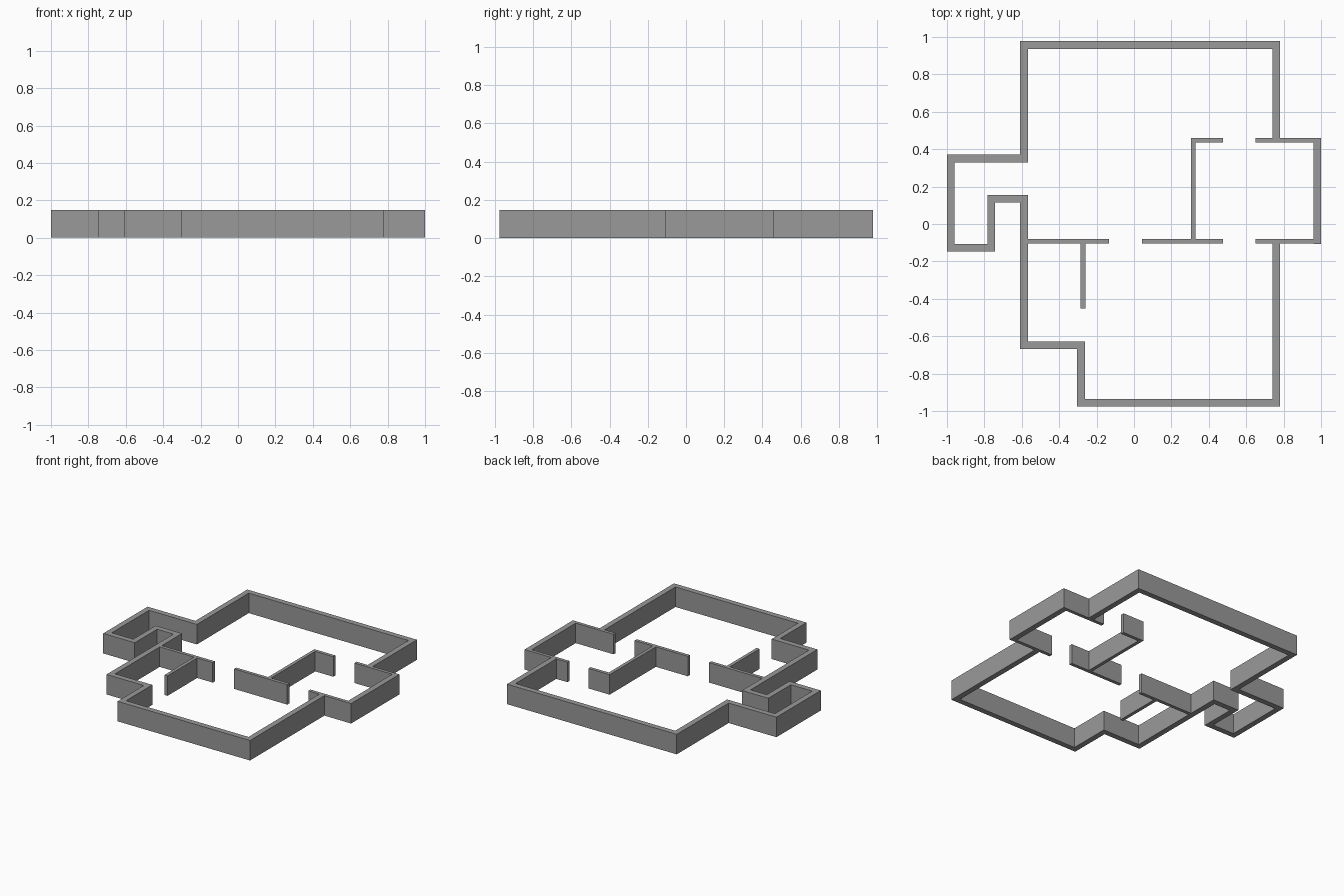
import bpy
import bmesh
from mathutils import Vector

if "Cube" in bpy.data.objects:
    bpy.data.objects.remove(bpy.data.objects["Cube"])

HEIGHT = 0.148
THICK = 0.041
THIN = 0.025

# Dark grey for every wall
grey = bpy.data.materials.new("dark_grey")
grey.diffuse_color = (0.32, 0.32, 0.32, 1)
grey.use_nodes = True
grey.node_tree.nodes["Principled BSDF"].inputs["Base Color"].default_value = grey.diffuse_color


def wall(name, path, width):
    """Mitred wall of constant width along a right-angled centre line."""
    pts = [Vector(p) for p in path]
    normals = []
    for a, b in zip(pts, pts[1:]):
        d = (b - a).normalized()
        normals.append(Vector((-d.y, d.x)))
    left, right = [], []
    for i, p in enumerate(pts):
        if i == 0:
            off = normals[0]
        elif i == len(pts) - 1:
            off = normals[-1]
        else:
            off = normals[i - 1] + normals[i]
        left.append(p + off * width / 2)
        right.append(p - off * width / 2)

    bm = bmesh.new()
    rings = []
    for l, r in zip(left, right):
        rings.append([bm.verts.new((q.x, q.y, z))
                      for q, z in ((l, 0), (r, 0), (r, HEIGHT), (l, HEIGHT))])
    for a, b in zip(rings, rings[1:]):
        for k in range(4):
            n = (k + 1) % 4
            bm.faces.new((a[k], a[n], b[n], b[k]))
    bm.faces.new(rings[0])
    bm.faces.new(rings[-1])
    bmesh.ops.recalc_face_normals(bm, faces=bm.faces)
    mesh = bpy.data.meshes.new(name)
    bm.to_mesh(mesh)
    bm.free()
    mesh.materials.append(grey)
    obj = bpy.data.objects.new(name, mesh)
    bpy.context.collection.objects.link(obj)
    return obj


# Thick outer shell, running from the upper right round the left side
wall("outer_wall", [
    (0.761, 0.46), (0.761, 0.957), (-0.588, 0.957), (-0.588, 0.35),
    (-0.98, 0.35), (-0.98, -0.127), (-0.763, -0.127), (-0.763, 0.135),
    (-0.588, 0.135), (-0.588, -0.648), (-0.283, -0.648), (-0.283, -0.955),
    (0.761, -0.955), (0.761, -0.104)], THICK)

# Side room on the right: thick end wall with thin returns
wall("side_room_end_wall", [(0.98, -0.106), (0.98, 0.46)], THICK)
wall("side_room_back_wall", [(0.65, 0.447), (0.96, 0.447)], THIN)
wall("side_room_front_wall", [(0.65, -0.093), (0.96, -0.093)], THIN)

# Thin interior partitions
wall("left_partition", [(-0.568, -0.093), (-0.133, -0.093)], THIN)
wall("left_spur", [(-0.273, -0.105), (-0.273, -0.453)], THIN)
wall("centre_partition", [(0.042, -0.093), (0.477, -0.093)], THIN)
wall("hall_partition", [(0.477, 0.447), (0.316, 0.447), (0.316, -0.081)], THIN)
